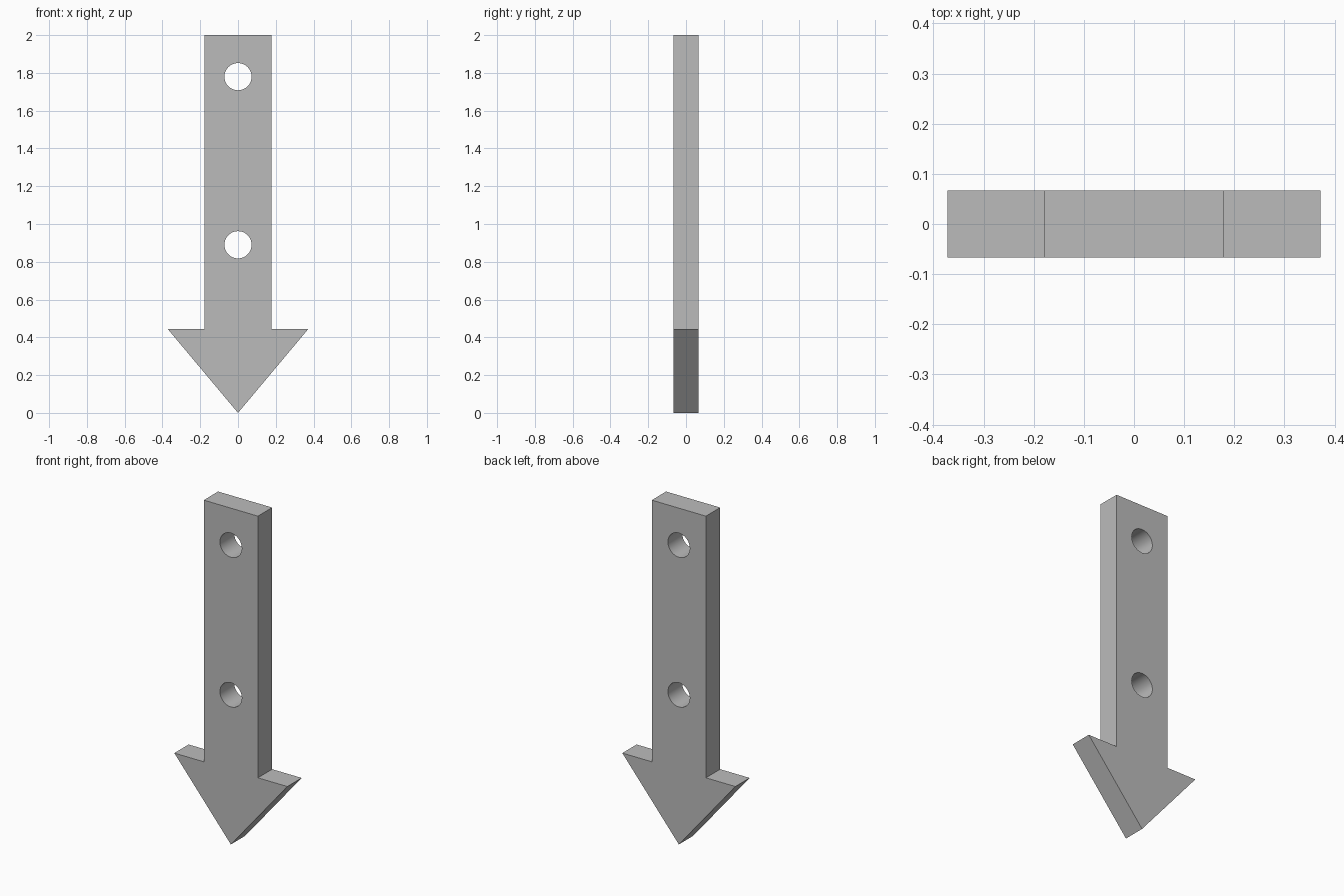
import bpy
import bmesh
import math

default = bpy.data.objects.get("Cube")
if default:
    bpy.data.objects.remove(default, do_unlink=True)

HALF_DEPTH = 0.067
HOLE_RADIUS = 0.072
HOLE_HEIGHTS = (0.89, 1.78)

grey = bpy.data.materials.new("plain grey")
grey.use_nodes = True
colour = (0.5, 0.5, 0.5, 1)
grey.diffuse_color = colour
grey.node_tree.nodes["Principled BSDF"].inputs["Base Color"].default_value = colour

# Arrow outline: right half from the tip up, then mirrored
half = [(0.372, 0.444), (0.178, 0.444), (0.178, 2)]
outline = [(0, 0)] + half + [(-x, z) for x, z in reversed(half)]

# Flat arrow plate
bm = bmesh.new()
face = bm.faces.new([bm.verts.new((x, -HALF_DEPTH, z)) for x, z in outline])
extruded = bmesh.ops.extrude_face_region(bm, geom=[face])["geom"]
verts = [v for v in extruded if isinstance(v, bmesh.types.BMVert)]
bmesh.ops.translate(bm, verts=verts, vec=(0, 2 * HALF_DEPTH, 0))
bmesh.ops.recalc_face_normals(bm, faces=bm.faces)
mesh = bpy.data.meshes.new("arrow_sign")
bm.to_mesh(mesh)
bm.free()
mesh.materials.append(grey)
arrow = bpy.data.objects.new("arrow_sign", mesh)
bpy.context.collection.objects.link(arrow)

# Round mounting holes
for height in HOLE_HEIGHTS:
    bpy.ops.mesh.primitive_cylinder_add(
        vertices=48, radius=HOLE_RADIUS, depth=0.4,
        location=(0, 0, height), rotation=(math.pi / 2, 0, 0))
    cutter = bpy.context.object
    cutter.name = "hole_cutter"
    cutter.hide_render = True
    cutter.data.materials.append(grey)
    cut = arrow.modifiers.new("mounting hole", "BOOLEAN")
    cut.operation = "DIFFERENCE"
    cut.solver = "EXACT"
    cut.object = cutter
    bpy.ops.object.select_all(action="DESELECT")
    arrow.select_set(True)
    bpy.context.view_layer.objects.active = arrow
    bpy.ops.object.modifier_apply(modifier=cut.name)
    bpy.data.objects.remove(cutter, do_unlink=True)

# Smooth hole walls, crisp plate edges
bpy.ops.object.shade_smooth_by_angle(angle=math.radians(30))
